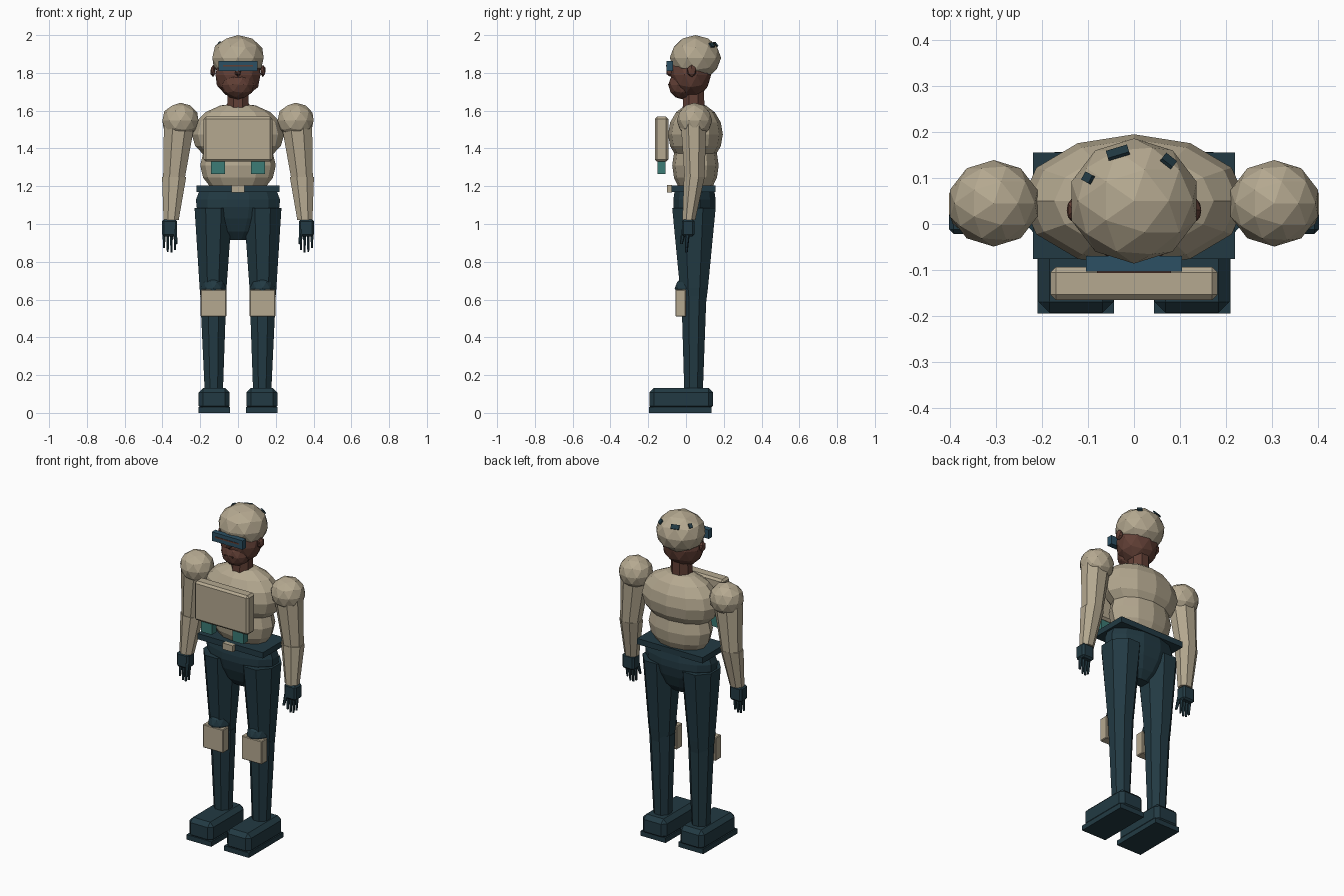
import bpy, bmesh, math
from mathutils import Vector

if "Cube" in bpy.data.objects:
    bpy.data.objects.remove(bpy.data.objects["Cube"])


def material(name, rgb):
    m = bpy.data.materials.new(name)
    m.diffuse_color = (*rgb, 1)
    m.use_nodes = True
    m.node_tree.nodes["Principled BSDF"].inputs["Base Color"].default_value = m.diffuse_color
    return m


BEIGE = material("beige armour", (0.46, 0.395, 0.28))
DARK = material("dark slate", (0.016, 0.042, 0.056))
SKIN = material("brown skin", (0.12, 0.05, 0.036))
BLUE = material("visor blue", (0.025, 0.08, 0.125))
TEAL = material("pouch teal", (0.045, 0.2, 0.18))


def finish(name, bm, mat):
    bmesh.ops.recalc_face_normals(bm, faces=bm.faces)
    me = bpy.data.meshes.new(name)
    bm.to_mesh(me)
    bm.free()
    me.materials.append(mat)
    ob = bpy.data.objects.new(name, me)
    bpy.context.collection.objects.link(ob)
    return ob


def place(bm, c, r):
    bmesh.ops.scale(bm, vec=r, verts=bm.verts)
    bmesh.ops.translate(bm, vec=c, verts=bm.verts)


def ico(name, c, r, mat, sub=2):
    bm = bmesh.new()
    bmesh.ops.create_icosphere(bm, subdivisions=sub, radius=1)
    place(bm, c, r)
    return finish(name, bm, mat)


def ball(name, c, r, mat, seg=12, rings=8):
    bm = bmesh.new()
    bmesh.ops.create_uvsphere(bm, u_segments=seg, v_segments=rings, radius=1)
    place(bm, c, r)
    return finish(name, bm, mat)


def box(name, lo, hi, mat, bevel=0):
    bm = bmesh.new()
    bmesh.ops.create_cube(bm, size=1)
    lo, hi = Vector(lo), Vector(hi)
    place(bm, (lo + hi) / 2, hi - lo)
    if bevel:
        bmesh.ops.bevel(bm, geom=bm.edges[:], offset=bevel, segments=1,
                        affect='EDGES', profile=0.5)
    return finish(name, bm, mat)


def loft(name, rings, mat, sides=8):
    """Skin a closed tube through rings of (x, y, z, rx, ry)."""
    bm = bmesh.new()
    k = 1 / math.cos(math.pi / sides)
    loops = []
    for x, y, z, rx, ry in rings:
        angles = [2 * math.pi * (i + 0.5) / sides for i in range(sides)]
        loops.append([bm.verts.new((x + k * rx * math.cos(a),
                                    y + k * ry * math.sin(a), z)) for a in angles])
    for a, b in zip(loops, loops[1:]):
        for i in range(sides):
            j = (i + 1) % sides
            bm.faces.new((a[i], a[j], b[j], b[i]))
    bm.faces.new(loops[0])
    bm.faces.new(loops[-1])
    return finish(name, bm, mat)


# Head, face and cap
ico("head", (0, 0.025, 1.79), (0.125, 0.108, 0.125), SKIN)
ico("jaw", (0, -0.02, 1.735), (0.088, 0.074, 0.075), SKIN)
ico("nose", (0, -0.085, 1.805), (0.018, 0.022, 0.025), SKIN, 1)
box("mouth", (-0.03, -0.094, 1.735), (0.03, -0.086, 1.741), SKIN)
loft("neck", [(0, 0.04, 1.58, 0.058, 0.058), (0, 0.04, 1.74, 0.055, 0.055)], SKIN)
ico("cap", (0, 0.05, 1.88), (0.143, 0.136, 0.12), BEIGE)

# Small dark patches lying on the back of the cap
for px, py, w in ((-0.035, 0.155, 0.024), (0.075, 0.137, 0.015), (-0.1, 0.1, 0.01)):
    z = 0.12 * math.sqrt(1 - (px / 0.143) ** 2 - ((py - 0.05) / 0.136) ** 2)
    n = Vector((px / 0.143 ** 2, (py - 0.05) / 0.136 ** 2, z / 0.12 ** 2)).normalized()
    patch = box("cap_patch", (-w, -0.013, -0.004), (w, 0.013, 0.004), DARK)
    patch.location = (px, py, 1.88 + z)
    patch.rotation_euler = n.to_track_quat('Z', 'Y').to_euler()

# Visor with a narrow slit
box("visor", (-0.104, -0.103, 1.81), (0.104, -0.07, 1.864), BLUE)
box("visor_slit", (-0.08, -0.106, 1.834), (0.08, -0.101, 1.842), SKIN)

# Torso
ball("chest", (0, 0.05, 1.475), (0.245, 0.145, 0.165), BEIGE)
ball("belly", (0, 0.05, 1.31), (0.2, 0.123, 0.17), BEIGE)
box("chest_plate", (-0.182, -0.165, 1.33), (0.182, -0.093, 1.568), BEIGE, 0.012)

# Belt, buckle and pelvis
box("belt", (-0.22, -0.076, 1.17), (0.22, 0.155, 1.205), DARK)
box("buckle", (-0.034, -0.1, 1.168), (0.034, -0.074, 1.206), BEIGE)
loft("pelvis", [(0, 0.045, 0.915, 0.06, 0.035), (0, 0.045, 0.96, 0.125, 0.07),
                (0, 0.045, 1.03, 0.19, 0.098), (0, 0.045, 1.09, 0.22, 0.112),
                (0, 0.045, 1.13, 0.222, 0.112), (0, 0.045, 1.175, 0.205, 0.105)],
     DARK, 12)

for s, side in ((-1, "left"), (1, "right")):
    def sbox(name, x0, x1, y0, y1, z0, z1, mat, bevel=0):
        a, b = sorted((s * x0, s * x1))
        return box(side + "_" + name, (a, y0, z0), (b, y1, z1), mat, bevel)

    def sloft(name, rings, mat, sides=8):
        return loft(side + "_" + name, [(s * r[0], *r[1:]) for r in rings], mat, sides)

    ico(side + "_ear", (s * 0.132, 0.03, 1.81), (0.016, 0.028, 0.033), SKIN, 1)
    sbox("pouch", 0.07, 0.142, -0.152, -0.108, 1.265, 1.335, TEAL)

    # Arm
    ico(side + "_shoulder", (s * 0.305, 0.045, 1.548), (0.1, 0.094, 0.094), BEIGE)
    sloft("upper_arm", [(0.338, 0.045, 1.25, 0.058, 0.053),
                        (0.31, 0.04, 1.54, 0.082, 0.068)], BEIGE)
    ico(side + "_elbow", (s * 0.338, 0.045, 1.255), (0.064, 0.057, 0.05), BEIGE, 1)
    sloft("forearm", [(0.354, 0.015, 1.02, 0.04, 0.034),
                      (0.338, 0.044, 1.25, 0.064, 0.055)], BEIGE)

    # Gloved hand with fingers and thumb
    sbox("hand", 0.322, 0.402, -0.022, 0.045, 0.935, 1.024, DARK, 0.01)
    for i in range(4):
        fx = 0.333 + i * 0.0195
        length = (0.075, 0.088, 0.085, 0.066)[i]
        sloft("finger", [(fx, 0.002, 0.938 - length, 0.005, 0.006),
                         (fx, 0.008, 0.945, 0.008, 0.01)], DARK, 6)
    sloft("thumb", [(0.325, -0.025, 0.895, 0.006, 0.007),
                    (0.335, -0.01, 0.97, 0.01, 0.012)], DARK, 6)

    # Leg
    sloft("thigh", [(0.132, 0.043, 0.58, 0.064, 0.063),
                    (0.132, 0.042, 0.66, 0.071, 0.074),
                    (0.13, 0.042, 1.085, 0.1, 0.115)], DARK)
    ico(side + "_knee", (s * 0.13, 0.025, 0.66), (0.068, 0.085, 0.07), DARK)
    sloft("shin", [(0.128, 0.04, 0.11, 0.048, 0.049),
                   (0.131, 0.042, 0.62, 0.069, 0.066)], DARK)
    sbox("knee_pad", 0.062, 0.198, -0.056, 0.0, 0.51, 0.652, BEIGE, 0.004)

    # Shoe
    sbox("sole", 0.043, 0.21, -0.195, 0.135, 0, 0.03, DARK)
    sbox("shoe", 0.045, 0.208, -0.193, 0.142, 0.012, 0.133, DARK, 0.024)
